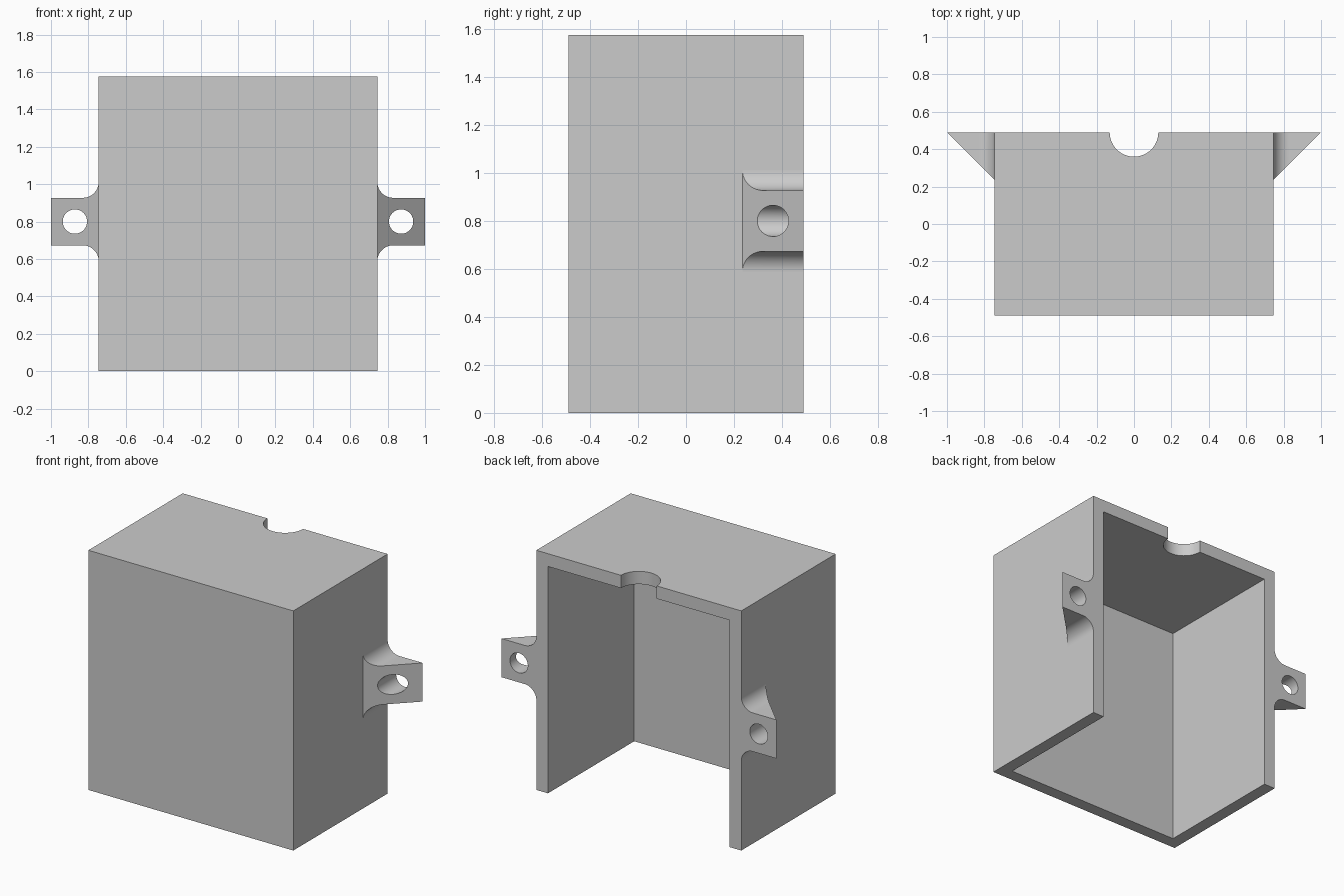
import bpy, bmesh, math
from mathutils import Matrix

if "Cube" in bpy.data.objects:
    bpy.data.objects.remove(bpy.data.objects["Cube"], do_unlink=True)

HALF_X, HALF_Y, HEIGHT, WALL = 0.745, 0.49, 1.575, 0.084
NOTCH_R = 0.13
EAR_Z, EAR_HALF, FILLET, HOLE_R = 0.80, 0.127, 0.085, 0.065

grey = bpy.data.materials.new("light grey")
grey.use_nodes = True
grey.diffuse_color = (0.6, 0.6, 0.6, 1)
grey.node_tree.nodes["Principled BSDF"].inputs["Base Color"].default_value = (0.6, 0.6, 0.6, 1)


def finish(name, bm):
    bmesh.ops.recalc_face_normals(bm, faces=bm.faces[:])
    mesh = bpy.data.meshes.new(name)
    bm.to_mesh(mesh)
    bm.free()
    mesh.materials.append(grey)
    obj = bpy.data.objects.new(name, mesh)
    bpy.context.collection.objects.link(obj)
    return obj


def box(name, low, high):
    bm = bmesh.new()
    bmesh.ops.create_cube(bm, size=1)
    for v in bm.verts:
        v.co = [l if c < 0 else h for c, l, h in zip(v.co, low, high)]
    return finish(name, bm)


def cylinder(name, centre, radius, depth, turn=0):
    bm = bmesh.new()
    matrix = Matrix.Translation(centre) @ Matrix.Rotation(turn, 4, 'X')
    bmesh.ops.create_cone(bm, cap_ends=True, segments=64, radius1=radius,
                          radius2=radius, depth=depth, matrix=matrix)
    return finish(name, bm)


def activate(obj):
    bpy.ops.object.select_all(action='DESELECT')
    obj.select_set(True)
    bpy.context.view_layer.objects.active = obj


def cut(obj, cutter):
    cutter.hide_render = True
    mod = obj.modifiers.new("cut", 'BOOLEAN')
    mod.operation, mod.solver, mod.object = 'DIFFERENCE', 'EXACT', cutter
    activate(obj)
    bpy.ops.object.modifier_apply(modifier=mod.name)
    bpy.data.objects.remove(cutter, do_unlink=True)


def smooth(obj):
    activate(obj)
    bpy.ops.object.shade_smooth_by_angle(angle=math.radians(30))


# Housing, open at the back and the bottom, with a round cable notch in the top
housing = box("housing", (-HALF_X, -HALF_Y, 0), (HALF_X, HALF_Y, HEIGHT))
cut(housing, box("cavity", (WALL - HALF_X, WALL - HALF_Y, -1),
                 (HALF_X - WALL, 1, HEIGHT - WALL)))
cut(housing, cylinder("notch", (0, HALF_Y, HEIGHT), NOTCH_R, 0.5))
smooth(housing)


# Wedge-shaped mounting ears with filleted roots and a screw hole
def ear(name, side):
    upper = [(1.0, EAR_HALF)]
    for i in range(17):
        a = math.pi / 2 * i / 16
        upper.append((HALF_X + FILLET * (1 - math.sin(a)),
                      EAR_HALF + FILLET * (1 - math.cos(a))))
    outline = upper + [(x, -z) for x, z in reversed(upper)]
    bm = bmesh.new()
    back = [bm.verts.new((side * x, HALF_Y, EAR_Z + z)) for x, z in outline]
    front = [bm.verts.new((side * x, HALF_Y - (1 - x), EAR_Z + z)) for x, z in outline]
    bm.faces.new(back)
    bm.faces.new(front)
    for i in range(len(outline)):
        j = (i + 1) % len(outline)
        bm.faces.new((back[i], back[j], front[j], front[i]))
    bmesh.ops.remove_doubles(bm, verts=bm.verts[:], dist=0.0001)
    obj = finish(name, bm)
    cut(obj, cylinder("screw_hole", (side * 0.872, HALF_Y, EAR_Z), HOLE_R, 1, math.pi / 2))
    smooth(obj)


ear("left_ear", 1)
ear("right_ear", -1)
